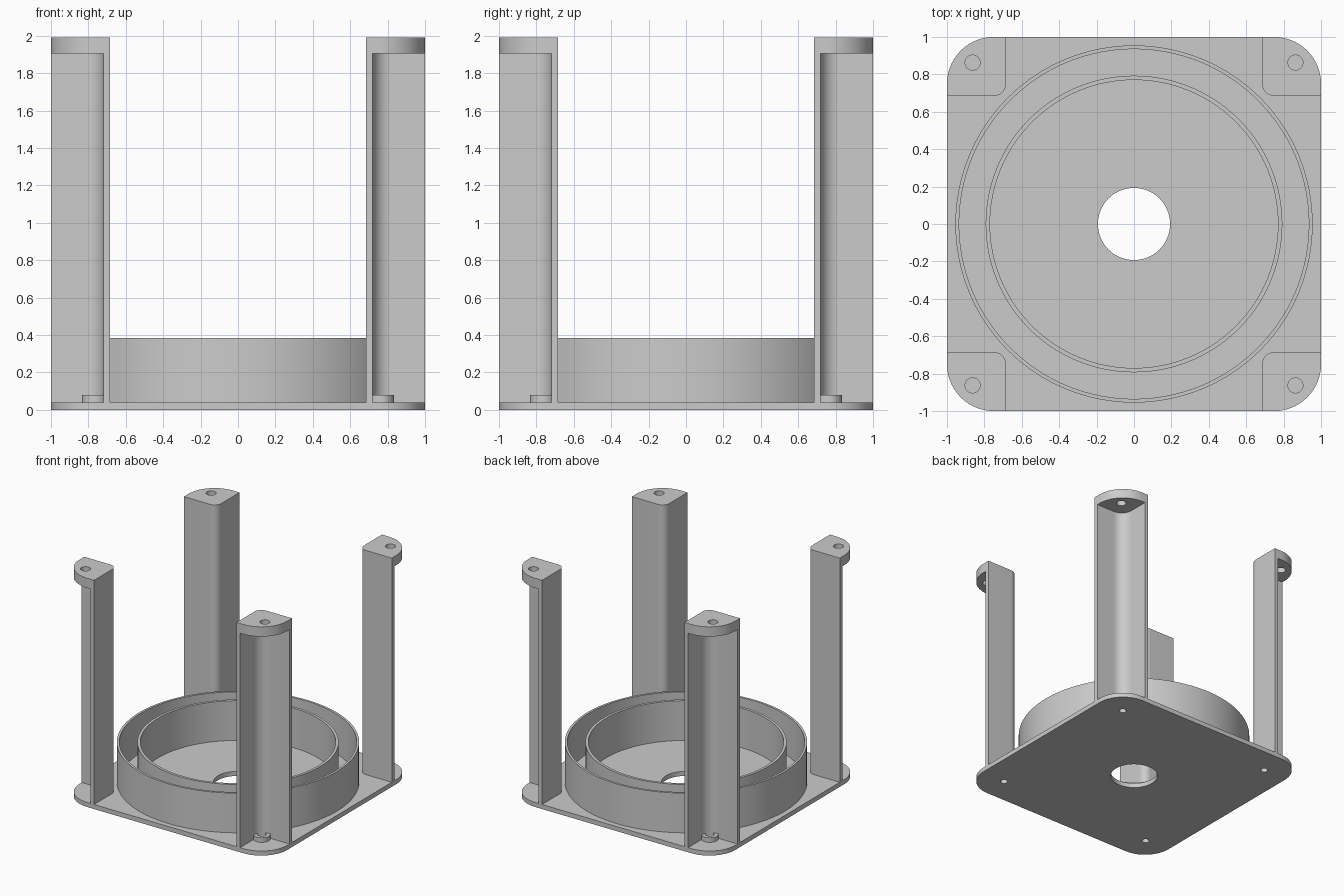
import bpy, bmesh
from math import pi, sin, cos, radians

if "Cube" in bpy.data.objects:
    bpy.data.objects.remove(bpy.data.objects["Cube"], do_unlink=True)

GREY = (0.6, 0.6, 0.6, 1)
grey = bpy.data.materials.new("plain_grey")
grey.use_nodes = True
grey.diffuse_color = GREY
grey.node_tree.nodes["Principled BSDF"].inputs["Base Color"].default_value = GREY

# Main sizes
PLATE, CAP, TOP = 0.04, 1.905, 1.99
INNER, WALL = 0.685, 0.035        # post corner and wall thickness
SCREW, CAP_HOLE = 0.765, 0.863    # hole positions on the diagonals
ROUND = 0.25                      # outer corner radius
CORNERS = {"front_right": (-1, -1), "front_left": (1, -1),
           "back_right": (-1, 1), "back_left": (1, 1)}


def arc(cx, cy, r, start, end, n=14):
    """Points on an arc, angles in degrees."""
    steps = [radians(start + (end - start) * i / n) for i in range(n + 1)]
    return [(cx + r * cos(a), cy + r * sin(a)) for a in steps]


def circle(r, cx=0, cy=0, n=32):
    return arc(cx, cy, r, 0, 360, n)[:-1]


def mirrored(points, sx, sy):
    return [(x * sx, y * sy) for x, y in points]


def prism(name, loops, z0, z1):
    """Extrude a filled outline, with further loops as holes, from z0 to z1."""
    curve = bpy.data.curves.new(name + "_profile", "CURVE")
    curve.dimensions = "2D"
    curve.fill_mode = "BOTH"
    curve.extrude = (z1 - z0) / 2
    for loop in loops:
        spline = curve.splines.new("POLY")
        spline.points.add(len(loop) - 1)
        for point, (x, y) in zip(spline.points, loop):
            point.co = (x, y, 0, 1)
        spline.use_cyclic_u = True
    helper = bpy.data.objects.new(name + "_profile", curve)
    bpy.context.collection.objects.link(helper)
    graph = bpy.context.evaluated_depsgraph_get()
    mesh = bpy.data.meshes.new_from_object(helper.evaluated_get(graph))
    bpy.data.objects.remove(helper, do_unlink=True)
    bpy.data.curves.remove(curve)

    bm = bmesh.new()
    bm.from_mesh(mesh)
    bmesh.ops.remove_doubles(bm, verts=bm.verts, dist=0.0001)
    bmesh.ops.translate(bm, verts=bm.verts, vec=(0, 0, (z0 + z1) / 2))
    bmesh.ops.recalc_face_normals(bm, faces=bm.faces)
    bm.to_mesh(mesh)
    bm.free()
    mesh.name = name
    mesh.materials.clear()
    mesh.materials.append(grey)
    mesh.shade_smooth()
    mesh.set_sharp_from_angle(angle=radians(30))
    obj = bpy.data.objects.new(name, mesh)
    bpy.context.collection.objects.link(obj)
    return obj


# Base plate with centre hole and four screw holes
k = 1 - ROUND
plate = []
for i, (sx, sy) in enumerate([(1, 1), (-1, 1), (-1, -1), (1, -1)]):
    plate += arc(k * sx, k * sy, ROUND, 90 * i, 90 * i + 90)
screw_holes = [circle(0.03, SCREW * sx, SCREW * sy) for sx, sy in CORNERS.values()]
prism("base_plate", [plate, circle(0.193, n=64)] + screw_holes, 0, PLATE)

# Two concentric rings standing on the plate
for name, outer, inner in (("outer_ring", 0.955, 0.935), ("inner_ring", 0.793, 0.77)):
    prism(name, [circle(outer, n=128), circle(inner, n=128)], PLATE, 0.385)

# Corner profiles, drawn for the back left corner
bend = 0.065                      # outside fillet of the post
c = INNER + bend
outside = [(1, INNER)] + arc(c, c, bend, 270, 180) + [(INNER, 1)]
face = INNER + WALL
groove = 0.1                      # inside fillet of the post
g = face + groove
post = outside + [(face, 1)] + arc(g, g, groove, 180, 270) + [(1, face)]
cap = outside + arc(k, k, ROUND, 90, 0)

# Angled posts, drilled caps and screw bosses
for corner, (sx, sy) in CORNERS.items():
    prism(corner + "_post", [mirrored(post, sx, sy)], PLATE, CAP)
    prism(corner + "_cap",
          [mirrored(cap, sx, sy), circle(0.04, CAP_HOLE * sx, CAP_HOLE * sy)], CAP, TOP)
    x, y = SCREW * sx, SCREW * sy
    prism(corner + "_boss", [circle(0.068, x, y), circle(0.036, x, y)], PLATE, 0.08)
